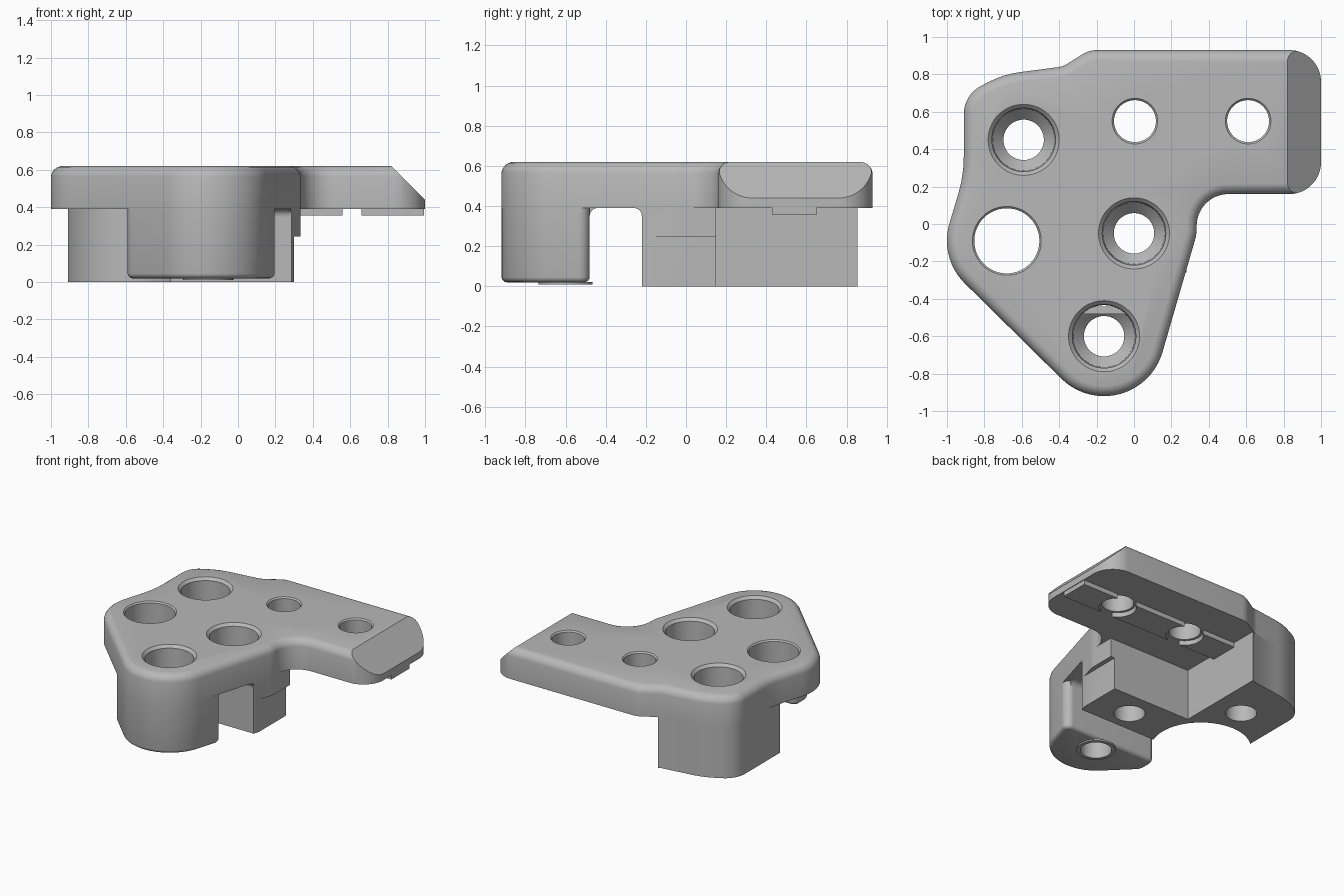
import bpy, bmesh, math
from mathutils import Vector, Matrix

if "Cube" in bpy.data.objects:
    bpy.data.objects.remove(bpy.data.objects["Cube"])

grey = bpy.data.materials.new("plain grey")
grey.use_nodes = True
grey.diffuse_color = (0.48, 0.48, 0.48, 1)
grey.node_tree.nodes["Principled BSDF"].inputs["Base Color"].default_value = (0.48, 0.48, 0.48, 1)

TOP, UNDER = 0.62, 0.39


def make_object(name, bm):
    bmesh.ops.recalc_face_normals(bm, faces=bm.faces)
    mesh = bpy.data.meshes.new(name)
    bm.to_mesh(mesh)
    bm.free()
    mesh.materials.append(grey)
    obj = bpy.data.objects.new(name, mesh)
    bpy.context.scene.collection.objects.link(obj)
    return obj


def rounded(corners):
    """Polygon whose (x, y, radius) corners are replaced by arcs."""
    points = []
    for i, (x, y, r) in enumerate(corners):
        p = Vector((x, y))
        if r == 0:
            points.append(p)
            continue
        a = (Vector(corners[i - 1][:2]) - p).normalized()
        b = (Vector(corners[(i + 1) % len(corners)][:2]) - p).normalized()
        half = a.angle(b) / 2
        centre = p + (a + b).normalized() * (r / math.sin(half))
        start = p + a * (r / math.tan(half)) - centre
        end = p + b * (r / math.tan(half)) - centre
        turn = math.atan2(start.x * end.y - start.y * end.x, start.dot(end))
        steps = max(3, math.ceil(abs(turn) / math.radians(6)))
        points += [centre + Matrix.Rotation(turn * k / steps, 2) @ start
                   for k in range(steps + 1)]
    return points


def prism(name, points, low, high, bevel=0, bevel_z=None, along_x=False):
    """Extrude a flat outline; optionally round the rim lying at bevel_z."""
    bm = bmesh.new()
    place = (lambda p, h: (h, p[0], p[1])) if along_x else (lambda p, h: (p[0], p[1], h))
    face = bm.faces.new([bm.verts.new(place(p, low)) for p in points])
    new = bmesh.ops.extrude_face_region(bm, geom=[face])["geom"]
    shift = place((0, 0), high - low)
    bmesh.ops.translate(bm, vec=shift, verts=[v for v in new if isinstance(v, bmesh.types.BMVert)])
    bmesh.ops.recalc_face_normals(bm, faces=bm.faces)
    if bevel:
        rim = [e for e in bm.edges if all(abs(v.co.z - bevel_z) < 1e-4 for v in e.verts)]
        bmesh.ops.bevel(bm, geom=rim, offset=bevel, segments=4, profile=0.45, affect='EDGES')
    return make_object(name, bm)


def box(name, x, y, z):
    return prism(name, [(x[0], y[0]), (x[1], y[0]), (x[1], y[1]), (x[0], y[1])], *z)


def lathe(name, at, profile, sides=64):
    """Closed turned solid from (radius, height) pairs."""
    bm = bmesh.new()
    rings = [[bm.verts.new((at[0] + r * math.cos(k * math.tau / sides),
                            at[1] + r * math.sin(k * math.tau / sides), z))
              for k in range(sides)] for r, z in profile]
    for a, b in zip(rings, rings[1:]):
        for k in range(sides):
            j = (k + 1) % sides
            bm.faces.new((a[k], a[j], b[j], b[k]))
    bm.faces.new(rings[0])
    bm.faces.new(rings[-1])
    return make_object(name, bm)


def cut(obj, cutters):
    for c in cutters:
        mod = obj.modifiers.new(c.name, 'BOOLEAN')
        mod.object, mod.operation, mod.solver = c, 'DIFFERENCE', 'EXACT'
    bpy.context.view_layer.update()
    graph = bpy.context.evaluated_depsgraph_get()
    mesh = bpy.data.meshes.new_from_object(obj.evaluated_get(graph))
    obj.modifiers.clear()
    obj.data = mesh


# Shared corners of the outline
nose = (0.0, -1.21, 0.325)
back_left = [(-0.70, 0.80, 0.5), (-0.91, 0.69, 0.17)]
waist = (0.335, -0.055, 0.2)

# Top plate with arm
plate = prism("top_plate", rounded([
    (1, 0.16, 0.17), (1, 0.93, 0.17), (-0.24, 0.93, 0.15), (-0.38, 0.842, 0.12),
    *back_left, (-0.91, 0.26, 0.7), (-1.042, -0.182, 0.32), nose, waist,
    (0.335, 0.16, 0.17)]), UNDER, TOP, 0.055, TOP)

# Rear block below the plate
block = prism("rear_block", rounded([
    (-0.36, 0.15, 0), (0.335, 0.15, 0), waist, (0.287, -0.22, 0), (-0.91, -0.22, 0),
    *reversed(back_left), (-0.38, 0.842, 0), (-0.36, 0.855, 0)]), 0, UNDER)

# Front column
column = prism("front_column", rounded([
    (-0.59, -0.48, 0.05), (-0.59, -0.626, 0.08), nose, (0.212, -0.48, 0.05)]),
    0.02, UNDER, 0.025, 0.02)
boss = lathe("column_boss", (-0.16, -0.6), [(0.135, 0.01), (0.135, 0.022)])

# Rail under the arm
rail = box("arm_rail", (-0.36, 0.995), (0.43, 0.65), (0.355, UNDER))

# Coves where the channel walls meet the plate
def cove(name, wall, side, x):
    r = 0.04
    arc = [(wall + side * r * (1 - math.sin(t)), UNDER - r * (1 - math.cos(t)))
           for t in [k * math.pi / 12 for k in range(7)]]
    return prism(name, [(wall, UNDER)] + arc, *x, along_x=True)

cove("column_cove", -0.48, 1, (-0.55, 0.17))
cove("block_cove", -0.22, -1, (-0.34, 0.28))

# Cutters: holes, arm slope, step and round clearance
def plain_hole(at, r):
    return lathe("hole_cutter", at, [(r + 0.02, TOP + 0.01), (r, TOP - 0.01), (r, -0.1)])

screw_holes = [lathe("screw_cutter", at, [(0.20, TOP + 0.01), (0.17, TOP - 0.02),
               (0.165, 0.33), (0.108, 0.27), (0.108, -0.1)])
               for at in [(-0.59, 0.45), (0, -0.05), (-0.16, -0.6)]]
arm_spots = [(0.005, 0.55), (0.61, 0.55)]
arm_holes = [plain_hole(at, 0.112) for at in arm_spots]
rail_holes = [lathe("rail_cutter", at, [(0.13, 0.5), (0.13, 0.2)]) for at in arm_spots]
side_hole = plain_hole((-0.68, -0.09), 0.174)
clearance = lathe("clearance_cutter", (-0.68, -0.09), [(0.345, 0.5), (0.345, -0.1)])
step = box("step_cutter", (0.30, 0.6), (-0.4, 0.4), (-0.1, 0.245))
slope = box("slope_cutter", (-0.5, 0.5), (-0.6, 0.6), (0, 1))
slope.data.transform(Matrix.Translation((0.91, 0.55, 0.53)) @ Matrix.Rotation(math.pi / 4, 4, 'Y'))

cut(plate, screw_holes + arm_holes + [side_hole, slope])
cut(block, screw_holes[:2] + [clearance, step])
cut(column, screw_holes[2:])
cut(boss, screw_holes[2:])
cut(rail, rail_holes)
for c in screw_holes + arm_holes + rail_holes + [side_hole, clearance, step, slope]:
    bpy.data.objects.remove(c)

# Smooth shading with sharp edges kept
for obj in bpy.context.scene.collection.objects:
    if obj.type == 'MESH' and grey.name in obj.data.materials:
        obj.data.shade_smooth()
        obj.data.set_sharp_from_angle(angle=math.radians(30))
